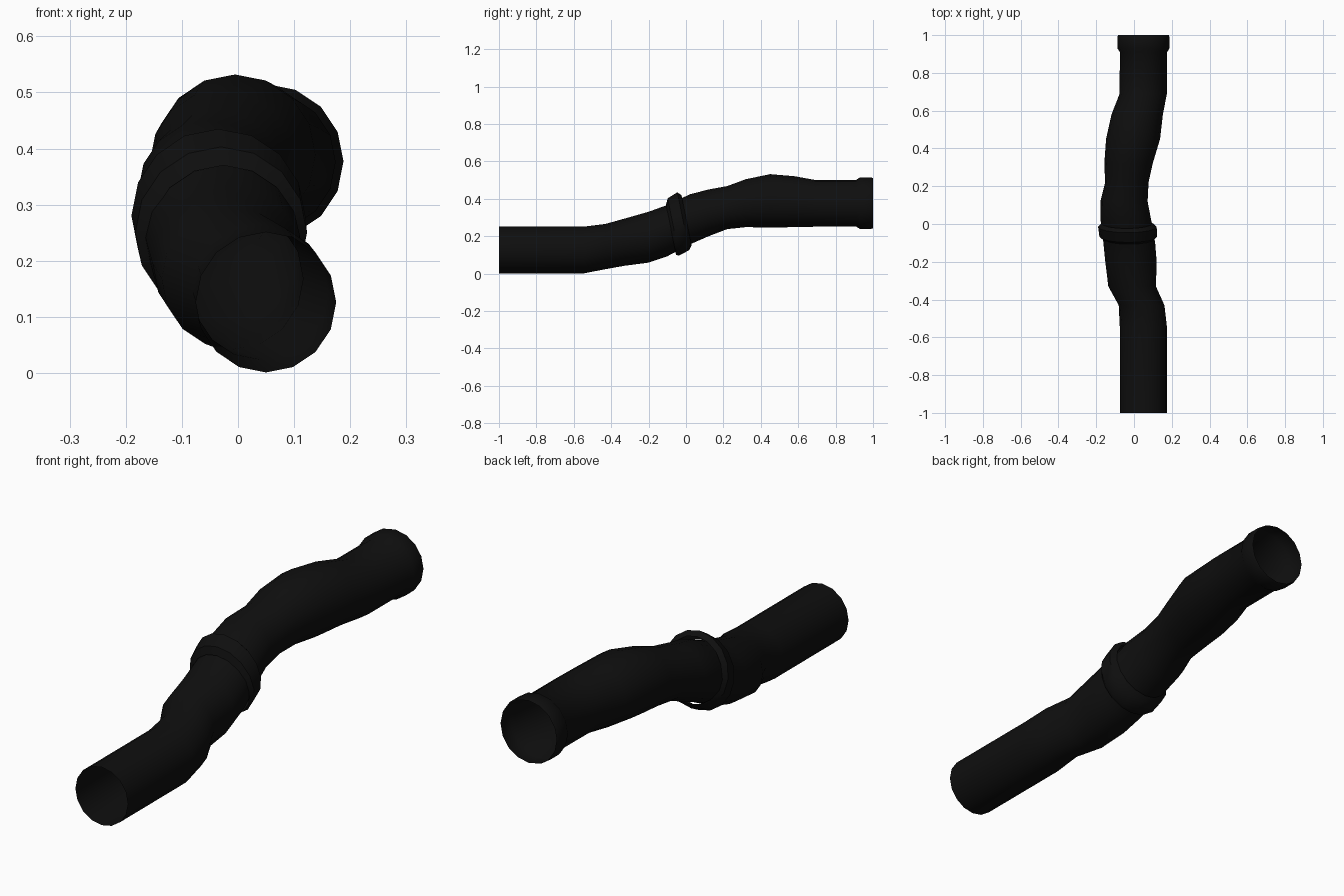
import bpy
import bmesh
import math

SIDES = 16

cube = bpy.data.objects.get("Cube")
if cube:
    bpy.data.objects.remove(cube, do_unlink=True)

black = bpy.data.materials.new("matte black")
black.use_nodes = True
colour = (0.0045, 0.0045, 0.0045, 1)
black.diffuse_color = colour
shader = black.node_tree.nodes["Principled BSDF"]
shader.inputs["Base Color"].default_value = colour
shader.inputs["Roughness"].default_value = 0.8


def tube(name, stations, lean=0.0):
    """Loft an open round tube through stations of (y, x, z, radius).
    lean tips every ring so that its top moves forwards."""
    bm = bmesh.new()
    rings = []
    for y, x, z, radius in stations:
        ring = []
        for i in range(SIDES):
            angle = math.tau * i / SIDES
            across = radius * math.cos(angle)
            rise = radius * math.sin(angle)
            ring.append(bm.verts.new((x + across, y - lean * rise, z + rise)))
        rings.append(ring)
    for first, second in zip(rings, rings[1:]):
        for i in range(SIDES):
            j = (i + 1) % SIDES
            bm.faces.new((first[i], second[i], second[j], first[j]))
    bmesh.ops.recalc_face_normals(bm, faces=bm.faces[:])
    # an open tube must face away from its own axis
    bm.faces.ensure_lookup_table()
    face = bm.faces[0]
    face.normal_update()
    y, x, z, radius = stations[0]
    centre = face.calc_center_median()
    if face.normal.x * (centre.x - x) + face.normal.z * (centre.z - z) < 0:
        bmesh.ops.reverse_faces(bm, faces=bm.faces[:])
    mesh = bpy.data.meshes.new(name)
    bm.to_mesh(mesh)
    bm.free()
    mesh.materials.append(black)
    obj = bpy.data.objects.new(name, mesh)
    bpy.context.collection.objects.link(obj)
    bpy.ops.object.select_all(action="DESELECT")
    obj.select_set(True)
    bpy.context.view_layer.objects.active = obj
    bpy.ops.object.shade_smooth_by_angle(angle=math.radians(40))
    return obj


# Bent hose, front end to back end, with a flared lip at the back
tube("bent_pipe", [
    (-1, .05, .126, .125),
    (-.55, .05, .126, .125),
    (-.43, .04, .145, .121),
    (-.33, -.01, .168, .126),
    (-.2, -.016, .195, .136),
    (-.1, -.025, .23, .137),
    (.02, -.043, .29, .134),
    (.12, -.053, .325, .125),
    (.22, -.038, .353, .115),
    (.32, -.029, .377, .128),
    (.45, -.005, .389, .143),
    (.58, .017, .385, .136),
    (.69, .049, .376, .125),
    (.91, .05, .376, .125),
    (.93, .05, .377, .138),
    (.99, .05, .377, .138),
    (1, .05, .377, .134),
])

# Raised coupling band around the middle bend
tube("middle_collar", [
    (-.08, -.026, .235, .135),
    (-.067, -.03, .25, .153),
    (-.015, -.035, .28, .155),
    (.003, -.038, .285, .134),
], lean=.2)
